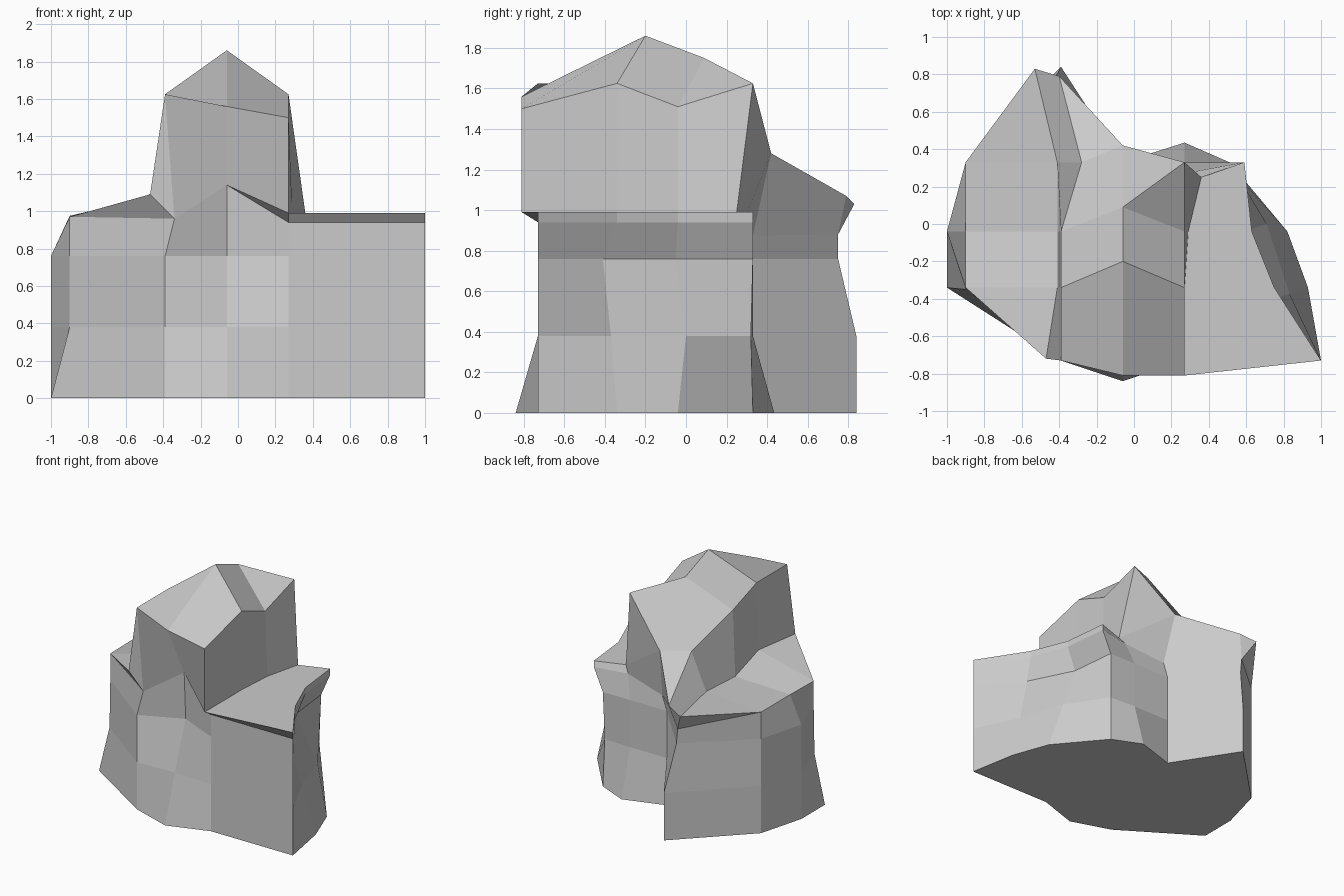
import bpy, bmesh

if "Cube" in bpy.data.objects:
    bpy.data.objects.remove(bpy.data.objects["Cube"])

bm = bmesh.new()


def points(coords):
    return [bm.verts.new(c) for c in coords]


def face(*verts):
    """Add a face, collapsing repeated corners; skip degenerate ones."""
    corners = list(dict.fromkeys(verts))
    if len(corners) > 2:
        bm.faces.new(corners)


def strip(a, b):
    """Bridge two rails of equal length."""
    for i in range(len(a) - 1):
        face(a[i], a[i + 1], b[i + 1], b[i])


# Ground outline, counter-clockwise from the left front corner
base = [(-1, -.34), (-.39, -.73), (-.06, -.84), (.27, -.73), (1, -.73),
        (.93, -.34), (.82, -.04), (.51, .33), (.27, .435), (-.06, .33),
        (-.39, .84), (-.9, .33), (-1, -.04)]


def ring(z, moved):
    return points([(*moved.get(i, p), z) for i, p in enumerate(base)])


# Lower cliff: stacked rings, each shifting a few corners of the outline
ground = ring(0, {})
low = ring(.38, {0: (-.9, -.35), 2: (-.06, -.72), 5: (.83, -.37),
                 6: (.71, 0), 7: (.5, .32), 8: (.27, .33)})
mid = ring(.76, {0: (-.9, -.34), 2: (-.06, -.58), 5: (.73, -.41),
                 6: (.55, -.05), 8: (.27, .33), 10: (-.44, .75)})
top = points([(-.9, -.34, .97), (-.34, -.72, .96), (-.06, -.6, 1.14),
              (.27, -.73, .94), (1, -.73, .94), (.75, -.34, .94),
              (.63, -.04, .94), (.59, .33, .94), (.32, .28, .94),
              (-.02, .33, .875), (-.45, .75, .88), (-.9, .33, .975),
              (-.9, -.04, .975)])
face(*reversed(ground))
for lower, upper in ((ground, low), (low, mid), (mid, top)):
    strip(lower + lower[:1], upper + upper[:1])

# Rails running front to back: slab rim, tower feet, eaves, ridge
slab_rim = points([(1, -.73, .99), (.75, -.34, .99),
                   (.63, -.04, .99), (.59, .33, .99)])
right_foot = points([(.27, -.81, .99), (.27, -.34, .99),
                     (.29, -.04, .99), (.36, .25, .99)])
right_eave = points([(.27, -.81, 1.50), (.27, -.34, 1.625),
                     (.27, -.04, 1.51), (.27, .33, 1.625)])
ridge = points([(-.06, -.81, 1.56), (-.06, -.2, 1.86), (-.06, .09, 1.75)])
left_eave = points([(-.39, -.73, 1.625), (-.39, -.34, 1.625),
                    (-.39, -.04, 1.52), (-.28, .33, 1.30), (-.40, .79, 1.07)])
left_foot = points([(-.47, -.72, 1.09), (-.41, -.34, 1.09),
                    (-.41, -.04, .99), (-.41, .33, 1.01), (-.53, .83, 1.03)])
saddle = bm.verts.new((-.06, .42, 1.28))
shelf_rim = [top[0], top[0], top[12], top[11], top[11]]

# Right slab, tower sides, roof and left shelf
strip(slab_rim, right_foot)
strip(right_foot, right_eave)
strip(right_eave, ridge + ridge[-1:])
strip(ridge + [saddle, saddle], left_eave)
strip(left_eave, left_foot)
strip(left_foot, shelf_rim)

# Tower back and front
face(right_foot[3], saddle, right_eave[3])
face(right_eave[3], saddle, ridge[2])
face(left_foot[0], top[1], left_eave[0])
face(top[1], top[2], ridge[0], left_eave[0])
face(top[2], right_foot[0], right_eave[0], ridge[0])

# Overhanging lip between the lower cliff and the upper parts
face(top[0], top[1], left_foot[0])
lip = [top[2], right_foot[0], *slab_rim, right_foot[3], saddle,
       left_eave[4], left_foot[4], top[11]]
strip(top[2:11] + [top[10], top[11]], lip)

bmesh.ops.recalc_face_normals(bm, faces=bm.faces)
mesh = bpy.data.meshes.new("rock")
bm.to_mesh(mesh)
bm.free()
rock = bpy.data.objects.new("rock", mesh)
bpy.context.collection.objects.link(rock)
